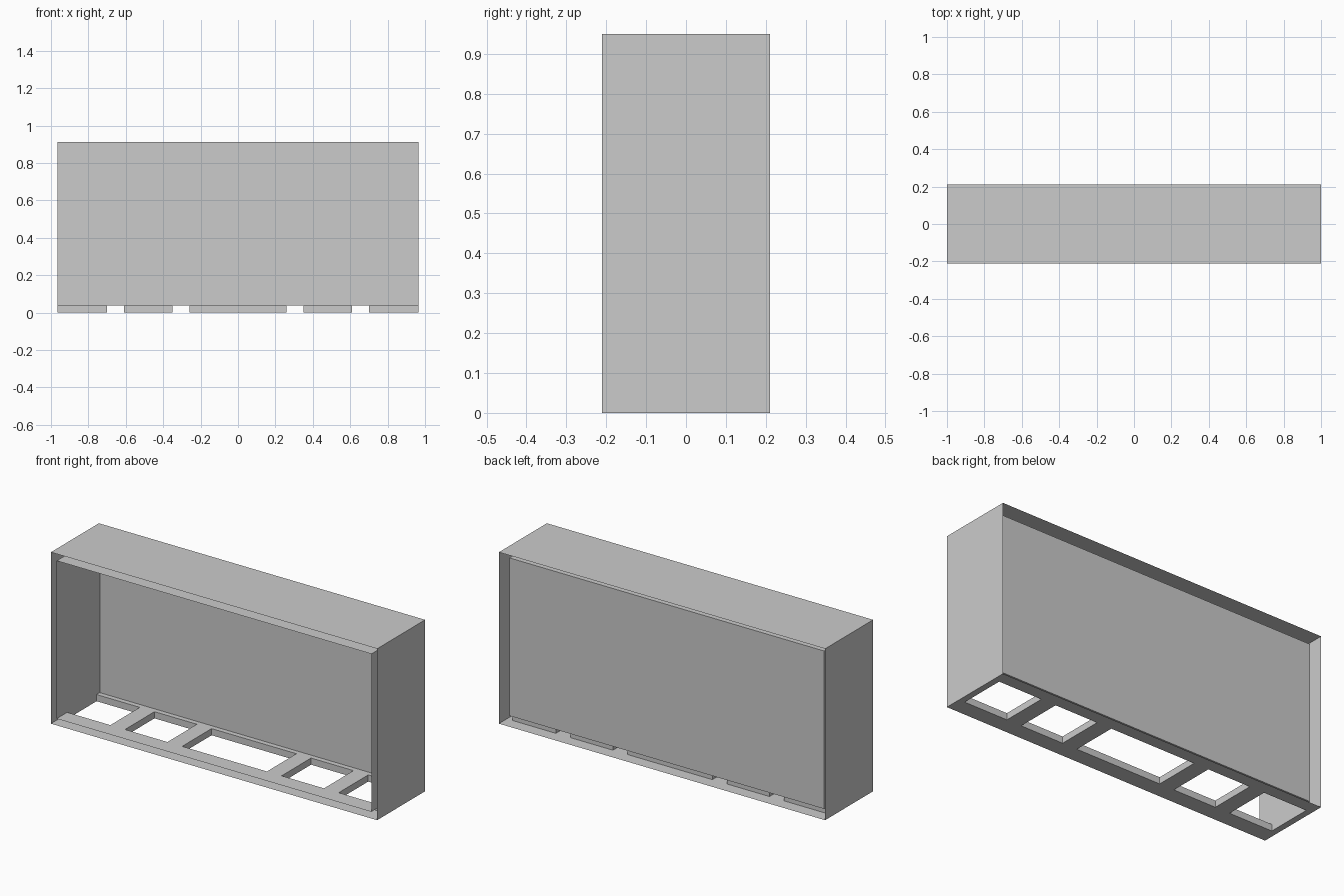
import bpy, bmesh

if "Cube" in bpy.data.objects:
    bpy.data.objects.remove(bpy.data.objects["Cube"])

W, D, H = 1.0, 0.21, 0.95          # half width, half depth, height
IW, IZ0, IZ1, BACK = 0.965, 0.037, 0.912, 0.168   # inner liner limits
HY0, HY1 = -0.118, 0.14            # opening depth range
HOLES = [(-IW, -0.70), (-0.61, -0.35), (-0.26, 0.26), (0.35, 0.61), (0.70, IW)]


def finish(name, bm):
    mesh = bpy.data.meshes.new(name)
    bm.to_mesh(mesh)
    bm.free()
    bpy.context.collection.objects.link(bpy.data.objects.new(name, mesh))


def open_box(name, lo, hi, drop, inward=False):
    """Thin box shell; faces whose normal passes the drop test are removed."""
    bm = bmesh.new()
    bmesh.ops.create_cube(bm, size=1)
    for v in bm.verts:
        for i in range(3):
            v.co[i] = hi[i] if v.co[i] > 0 else lo[i]
    bm.normal_update()
    gone = [f for f in bm.faces if drop(f.normal)]
    bmesh.ops.delete(bm, geom=gone, context='FACES')
    if inward:
        bmesh.ops.reverse_faces(bm, faces=bm.faces[:])
    finish(name, bm)


def pierced_plate(bm, w, y0, y1, z, up):
    """Flat plate made of grid cells, skipping the openings."""
    xs = sorted({-w, w} | {x for h in HOLES for x in h})
    ys = [y0, HY0, HY1, y1]
    for a, b in zip(xs, xs[1:]):
        for j, (c, d) in enumerate(zip(ys, ys[1:])):
            if j == 1 and (a, b) in HOLES:
                continue
            pts = [(a, c, z), (b, c, z), (b, d, z), (a, d, z)]
            if not up:
                pts.reverse()
            bm.faces.new([bm.verts.new(p) for p in pts])


# Outer casing: sides and top, open at front, back and bottom
open_box("outer_casing", (-W, -D, 0), (W, D, H),
         lambda n: abs(n.y) > 0.5 or n.z < -0.5)

# Inner liner: sides, ceiling and recessed back panel
open_box("inner_liner", (-IW, -D, IZ0), (IW, BACK, IZ1),
         lambda n: n.y < -0.5 or n.z < -0.5, inward=True)

# Base: lower and upper plates joined by the walls of the five openings
bm = bmesh.new()
pierced_plate(bm, W, -D, D, 0, False)
pierced_plate(bm, IW, -D, BACK, IZ0, True)
for a, b in HOLES:
    ring = [(a, HY0), (b, HY0), (b, HY1), (a, HY1)]
    for (px, py), (qx, qy) in zip(ring, ring[1:] + ring[:1]):
        pts = [(qx, qy, 0), (px, py, 0), (px, py, IZ0), (qx, qy, IZ0)]
        bm.faces.new([bm.verts.new(p) for p in pts])
bmesh.ops.remove_doubles(bm, verts=bm.verts[:], dist=1e-5)
finish("base_with_openings", bm)
